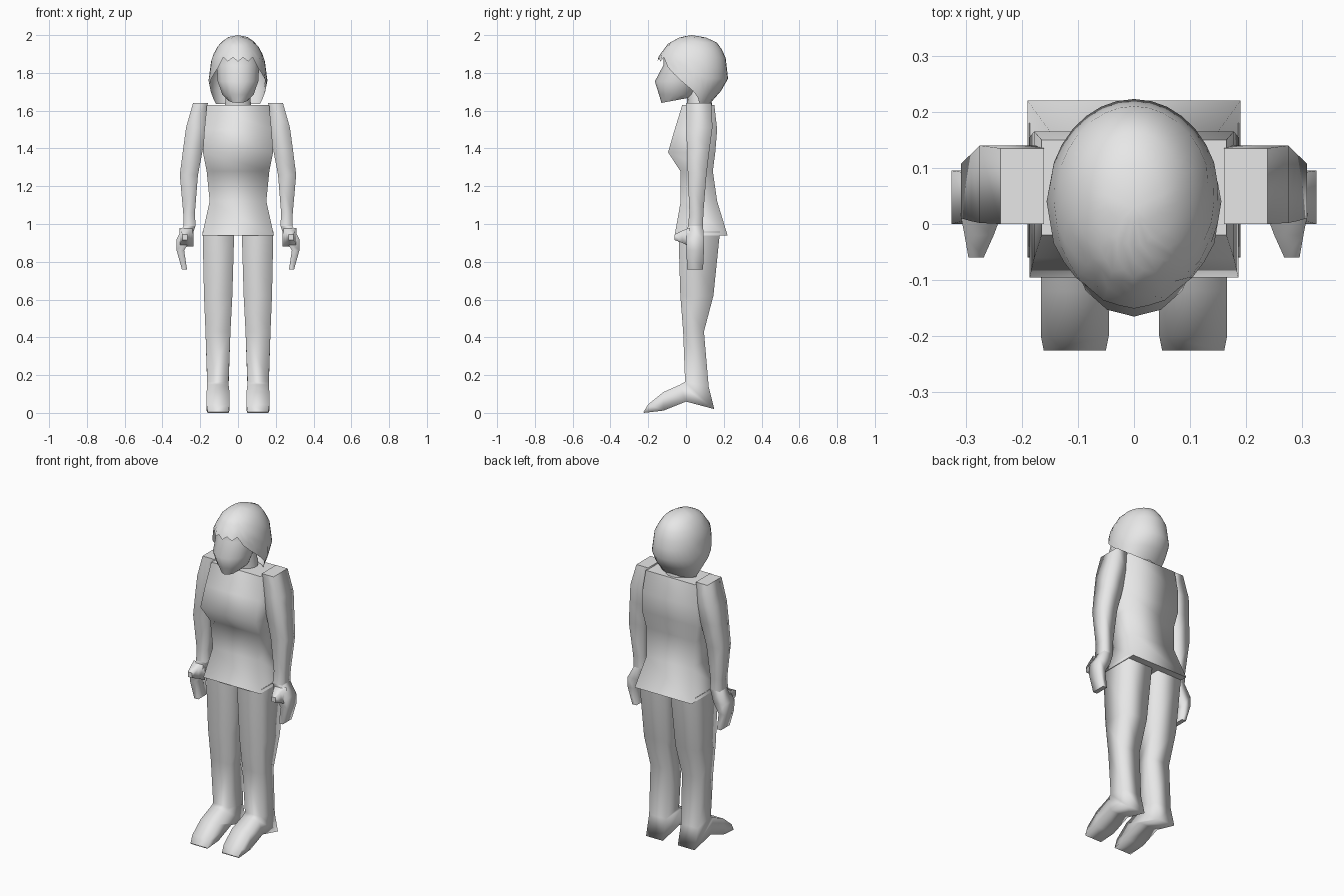
import bpy, bmesh, math

if "Cube" in bpy.data.objects:
    bpy.data.objects.remove(bpy.data.objects["Cube"])

grey = bpy.data.materials.new("plain grey")
grey.diffuse_color = (0.8, 0.8, 0.8, 1)
grey.use_nodes = True
grey.node_tree.nodes["Principled BSDF"].inputs["Base Color"].default_value = grey.diffuse_color


def finish(name, bm, mirror=False):
    bmesh.ops.recalc_face_normals(bm, faces=bm.faces)
    me = bpy.data.meshes.new(name)
    bm.to_mesh(me)
    bm.free()
    ob = bpy.data.objects.new(name, me)
    bpy.context.collection.objects.link(ob)
    me.materials.append(grey)
    if mirror:
        ob.modifiers.new("mirror", 'MIRROR').use_clip = False
    return ob


def loft(name, rings, mirror=False, caps=True):
    """Skin a list of equal-length rings, smooth along the sides and crisp at the caps."""
    bm = bmesh.new()
    loops = [[bm.verts.new(p) for p in r] for r in rings]
    n = len(loops[0])
    for a, b in zip(loops, loops[1:]):
        for i in range(n):
            j = (i + 1) % n
            bm.faces.new((a[i], a[j], b[j], b[i])).smooth = True
    if caps:
        for end in (loops[0], loops[-1]):
            f = bm.faces.new(end)
            for e in f.edges:
                e.smooth = False
    return finish(name, bm, mirror)


def box_ring(x0, x1, yf, zf, yb, zb):
    """Four-cornered section whose front and back edges may differ in height."""
    return [(x0, yf, zf), (x1, yf, zf), (x1, yb, zb), (x0, yb, zb)]


def oval_ring(z, hw, yf, yb, n=14, tilt=0):
    cy, ry = (yf + yb) / 2, (yb - yf) / 2
    return [(hw * math.sin(t), cy - ry * math.cos(t), z - tilt * math.cos(t))
            for t in (2 * math.pi * i / n for i in range(n))]


# Torso with tunic hem: height, half width, front, back
torso = [(1.63, .165, -.02, .15), (1.50, .178, -.06, .165), (1.38, .186, -.095, .155),
         (1.28, .166, -.03, .142), (1.12, .15, -.028, .165), (.94, .19, -.06, .22)]
loft("torso", [box_ring(-w, w, f, z, b, z) for z, w, f, b in torso])

# Legs continuing into the feet
legs = [(.02, .187, -.04, .96, .18, .96), (.03, .18, -.03, .62, .145, .62),
        (.04, .172, -.015, .43, .095, .43), (.05, .163, -.005, .165, .12, .14),
        (.05, .163, -.03, .15, .15, .02), (.045, .166, -.12, .11, 0, .06),
        (.045, .166, -.2, .045, -.12, .012), (.05, .161, -.225, .005, -.222, 0)]
loft("legs", [box_ring(*r) for r in legs], mirror=True)

# Arms from shoulder to wrist, then flat hands: height, inner x, outer x, front, back
arms = [(1.64, .16, .238, 0, .135), (1.51, .165, .275, .002, .14), (1.40, .185, .29, .005, .125),
        (1.26, .212, .308, .01, .108), (1.06, .228, .29, .018, .092), (.99, .225, .288, .01, .09)]
hands = [(.99, .225, .288, .01, .09), (.92, .25, .325, .0, .095),
         (.86, .285, .325, .003, .095), (.76, .27, .297, .005, .09)]
for name, rows in (("arms", arms), ("hands", hands)):
    loft(name, [box_ring(x0, x1, f, z, b, z) for z, x0, x1, f, b in rows], mirror=True)

# Thumbs pointing forward
thumbs = [(.02, .235, .31, .88, .98), (-.02, .25, .302, .90, .965), (-.06, .268, .295, .915, .945)]
loft("thumbs", [[(x0, y, z0), (x1, y, z0), (x1, y, z1), (x0, y, z1)]
                for y, x0, x1, z0, z1 in thumbs], mirror=True)

# Neck
loft("neck", [oval_ring(1.60, .075, .01, .14), oval_ring(1.72, .06, .0, .13)])

# Face: height, half width, front, back
face = [(1.655, .05, -.13, .02), (1.685, .085, -.143, .05), (1.755, .11, -.165, .08),
        (1.84, .115, -.12, .09), (1.90, .11, -.12, .09)]
loft("face", [oval_ring(z, w, f, b, tilt=.014 if i == 0 else 0)
              for i, (z, w, f, b) in enumerate(face)])


# Hair: a dome whose lower edge rises from the nape to the fringe
def table(z, rows):
    """Interpolate half width, front and back at height z."""
    for a, b in zip(rows, rows[1:]):
        if z >= b[0]:
            t = (a[0] - z) / (a[0] - b[0])
            return [p + (q - p) * t for p, q in zip(a[1:], b[1:])]
    return rows[-1][1:]


dome = [(2.0, 0, .03, .03), (1.99, .05, -.03, .10), (1.955, .10, -.095, .175),
        (1.88, .14, -.15, .21), (1.75, .157, -.155, .225), (1.63, .125, -.11, .12)]
N, M = 32, 8
bm = bmesh.new()
top = bm.verts.new((0, .03, 2))
columns = []
for i in range(N):
    a = 2 * math.pi * i / N
    turn = min(a, 2 * math.pi - a) / math.pi      # 0 at the front, 1 at the back
    if turn < .23:
        low = 1.86 + .022 * (i % 2)               # ragged fringe
    elif turn < .62:
        low = 1.84 - (turn - .23) / .39 * .20     # sweep down past the cheek
    else:
        low = 1.635
    col = []
    for k in range(1, M + 1):
        z = 2 - (2 - low) * (k / M) ** 1.6
        w, f, b = table(z, dome)
        s, c = math.sin(a), math.cos(a)
        reach = (.04 - f) if c > 0 else (b - .04)
        col.append(bm.verts.new((w * s, .04 - reach * c, z)))
    columns.append(col)
for i in range(N):
    p, q = columns[i], columns[(i + 1) % N]
    bm.faces.new((top, p[0], q[0])).smooth = True
    for k in range(M - 1):
        bm.faces.new((p[k], p[k + 1], q[k + 1], q[k])).smooth = True
finish("hair", bm)
